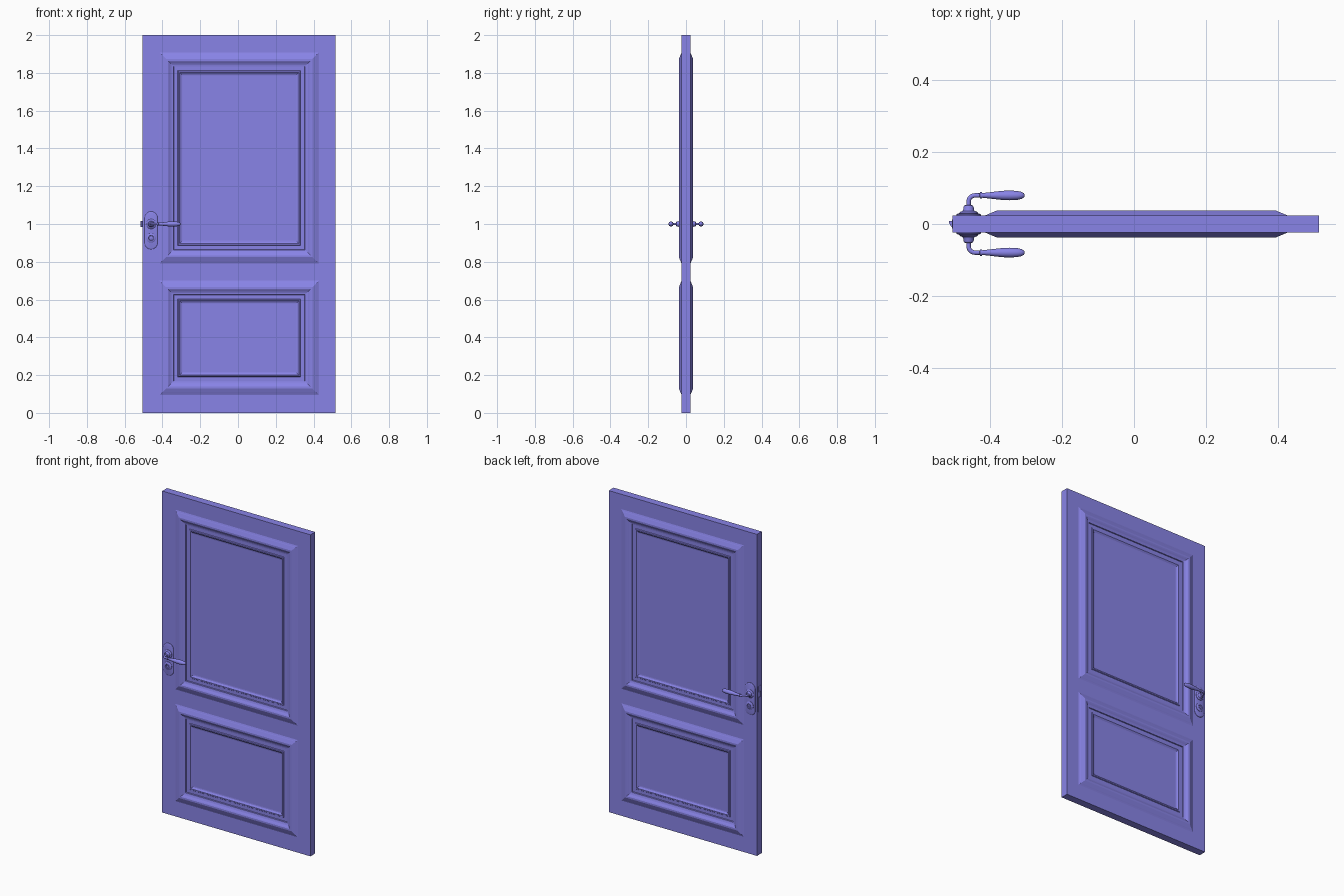
import bpy, bmesh, math
from mathutils import Vector

if "Cube" in bpy.data.objects:
    bpy.data.objects.remove(bpy.data.objects["Cube"])

paint = bpy.data.materials.new("violet_paint")
paint.diffuse_color = (0.25, 0.23, 0.8, 1)
paint.use_nodes = True
paint.node_tree.nodes["Principled BSDF"].inputs["Base Color"].default_value = paint.diffuse_color

HALF = 0.0235                       # half the slab thickness
XL, XR = -0.415, 0.428              # panel openings in x
OPENINGS = {"lower": (0.095, 0.70), "upper": (0.79, 1.908)}
HX, HZ, KEY_Z = -0.46, 1.0, 0.926   # handle axis and keyhole height


def finish(name, bm, smooth=True):
    bmesh.ops.recalc_face_normals(bm, faces=bm.faces)
    me = bpy.data.meshes.new(name)
    bm.to_mesh(me)
    bm.free()
    ob = bpy.data.objects.new(name, me)
    bpy.context.collection.objects.link(ob)
    me.materials.append(paint)
    if smooth:
        bpy.ops.object.select_all(action='DESELECT')
        ob.select_set(True)
        bpy.context.view_layer.objects.active = ob
        bpy.ops.object.shade_smooth_by_angle(angle=math.radians(35))
    return ob


def loft(name, rings, smooth=True):
    """Skin closed rings of points and cap both ends."""
    bm = bmesh.new()
    vs = [[bm.verts.new(p) for p in r] for r in rings]
    n = len(vs[0])
    for a, b in zip(vs, vs[1:]):
        for i in range(n):
            j = (i + 1) % n
            bm.faces.new((a[i], a[j], b[j], b[i]))
    bm.faces.new(vs[0])
    bm.faces.new(vs[-1])
    return finish(name, bm, smooth)


def circle(c, d, r, n=24):
    """Ring of radius r around point c, perpendicular to direction d (in xy)."""
    d = Vector(d).normalized()
    u, w = Vector((0, 0, 1)), Vector((-d.y, d.x, 0))
    return [Vector(c) + u * r * math.cos(2 * math.pi * i / n)
            + w * r * math.sin(2 * math.pi * i / n) for i in range(n)]


# Stiles and rails: a grid of faces with the two openings left out
bm = bmesh.new()
xs = [-0.505, XL, XR, 0.515]
zs = [0, *OPENINGS["lower"], *OPENINGS["upper"], 2]
grid = [[bm.verts.new((x, -HALF, z)) for x in xs] for z in zs]
for k in range(5):
    for i in range(3):
        if not (i == 1 and k in (1, 3)):
            bm.faces.new((grid[k][i], grid[k][i+1], grid[k+1][i+1], grid[k+1][i]))
res = bmesh.ops.extrude_face_region(bm, geom=bm.faces[:])
bmesh.ops.translate(bm, vec=(0, 2 * HALF, 0),
                    verts=[g for g in res["geom"] if isinstance(g, bmesh.types.BMVert)])
finish("door_frame", bm, False)

# Moulded panels: (inset, height above the slab face), mirrored front to back
MOULD = [(0, 0), (0.008, 0.003), (0.012, 0.005), (0.034, 0.014), (0.044, 0.014),
         (0.05, 0.011), (0.058, 0.006), (0.066, 0.003), (0.073, 0.002),
         (0.075, -0.003), (0.096, -0.003), (0.099, 0.001), (0.106, 0.001),
         (0.116, -0.006), (0.122, -0.007)]


def rect(z0, z1, inset, y):
    a, b, c, d = XL + inset, XR - inset, z0 + inset, z1 - inset
    return [(a, y, c), (b, y, c), (b, y, d), (a, y, d)]


for label, (z0, z1) in OPENINGS.items():
    rings = [rect(z0, z1, o, -HALF - h) for o, h in reversed(MOULD)]
    rings += [rect(z0, z1, o, HALF + h) for o, h in MOULD]
    loft(label + "_panel", rings, False)


# Hardware
def stadium(r, y, za=0.90, zb=1.032, n=12):
    pts = []
    for zc, start in ((zb, 0), (za, math.pi)):
        for i in range(n + 1):
            t = start + math.pi * i / n
            pts.append((HX + r * math.cos(t), y, zc + r * math.sin(t)))
    return pts


for side, s in (("front", -1), ("back", 1)):
    # Escutcheon plate
    loft(side + "_plate", [stadium(r, s * y) for r, y in
         ((0.034, HALF - 0.002), (0.034, 0.026), (0.032, 0.028), (0.029, 0.029))])
    # Turned boss behind the lever
    loft(side + "_boss", [circle((HX, s * y, HZ), (0, s, 0), r) for r, y in
         ((0.026, 0.026), (0.026, 0.031), (0.023, 0.034), (0.017, 0.036),
          (0.0145, 0.040), (0.0145, 0.046), (0.012, 0.051), (0.007, 0.053))])
    # Key rosette with a small raised core
    loft(side + "_key_rosette", [circle((HX, s * y, KEY_Z), (0, s, 0), r) for r, y in
         ((0.025, 0.026), (0.025, 0.031), (0.021, 0.034), (0.014, 0.035),
          (0.012, 0.031), (0.006, 0.031), (0.006, 0.035), (0.003, 0.036))])
    # Lever: stem, bend, collar and teardrop grip in one sweep
    Y, R = 0.0795, 0.018
    rings = [circle((HX, s * 0.045, HZ), (0, s, 0), 0.0062)]
    for i in range(9):
        t = math.pi / 2 * i / 8
        c = (HX + R * (1 - math.cos(t)), s * (Y - R + R * math.sin(t)), HZ)
        rings.append(circle(c, (math.sin(t), s * math.cos(t), 0), 0.0062))
    for x, r in ((-0.429, 0.006), (-0.428, 0.009), (-0.423, 0.009), (-0.422, 0.0065),
                 (-0.412, 0.0075), (-0.39, 0.010), (-0.365, 0.0128), (-0.345, 0.0135),
                 (-0.325, 0.0125), (-0.313, 0.010), (-0.306, 0.006), (-0.304, 0.002)):
        rings.append(circle((x, s * Y, HZ), (1, 0, 0), r))
    loft(side + "_lever", rings)

# Latch plate on the door edge and its wedge-shaped bolt
def yz_rect(x, y0, y1, z0, z1):
    return [(x, y0, z0), (x, y1, z0), (x, y1, z1), (x, y0, z1)]


loft("latch_plate", [yz_rect(x, -0.012, 0.012, 0.89, 1.05) for x in (-0.5, -0.506)], False)
loft("latch_bolt", [yz_rect(-0.5, -0.009, 0.009, 0.985, 1.015),
                    yz_rect(-0.507, -0.009, 0.009, 0.985, 1.015),
                    yz_rect(-0.515, 0.004, 0.009, 0.985, 1.015)], False)
